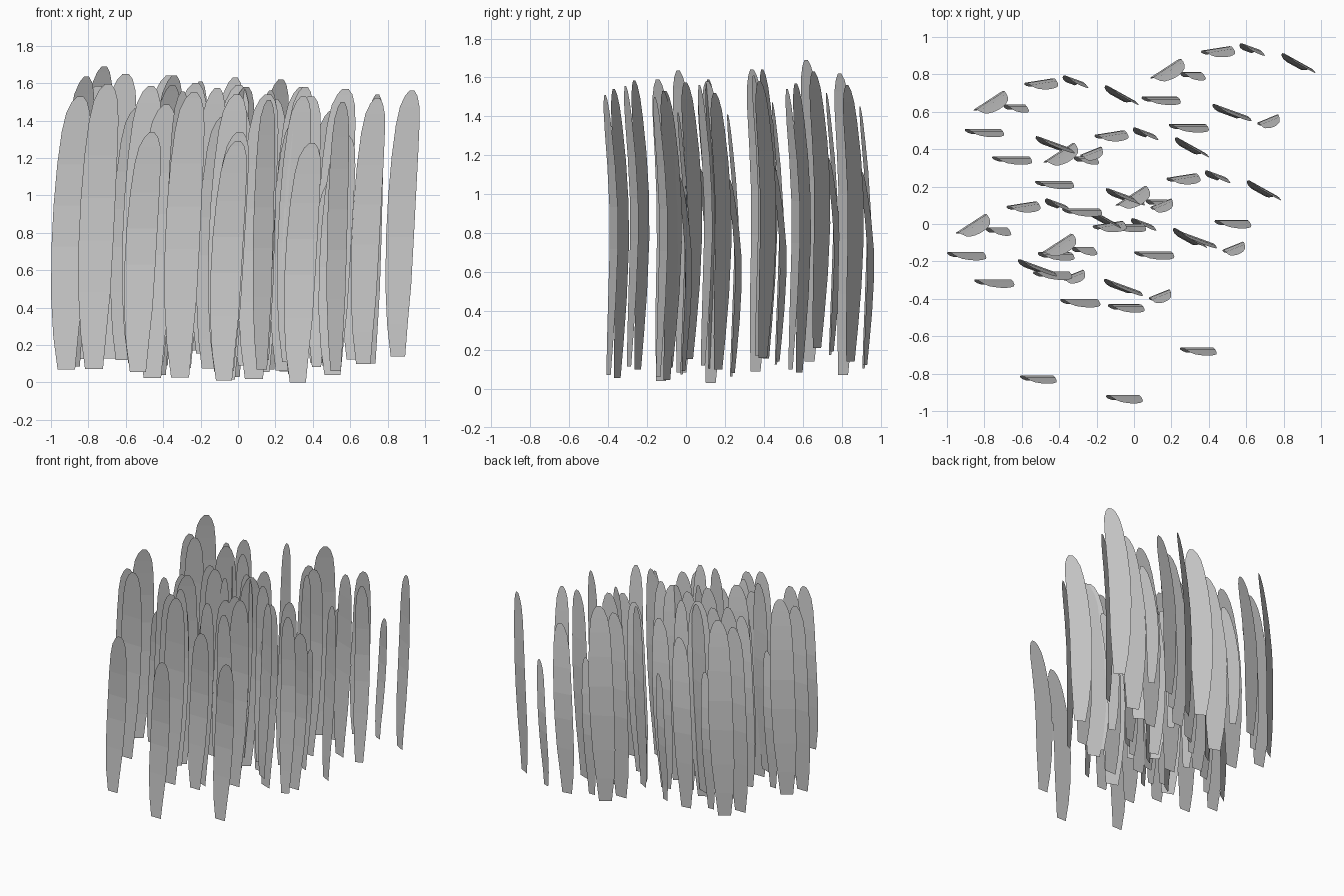
import bpy
from math import cos, sin, radians

# Blade cross-sections: (height fraction, width factor, spine x, spine y)
SECTIONS = [
    (0.00, 0.52, -0.025, -0.008), (0.12, 0.74, -0.028, 0.000),
    (0.27, 0.93, -0.023, 0.010), (0.45, 1.00, -0.014, 0.019),
    (0.60, 1.00, -0.003, 0.018), (0.75, 0.95, 0.012, 0.006),
    (0.87, 0.85, 0.027, -0.009), (0.94, 0.70, 0.038, -0.018),
    (0.98, 0.45, 0.046, -0.023), (1.00, 0.18, 0.050, -0.026),
]

# Blades of one clump: (x, y, top height, width, turn in degrees, sideways lean)
BLADES = [
    (0.27, 0.105, 1.41, 0.15, 9, 1.0),
    (0.45, 0.115, 1.075, 0.10, -20, 1.0),
    (0.70, 0.038, 1.52, 0.17, -29, 1.0),
    (0.00, 0.000, 1.58, 0.18, 33, 1.0),
    (0.135, -0.022, 1.12, 0.10, 0, 0.9),
    (-0.033, -0.153, 1.475, 0.18, 0, 1.0),
    (0.115, -0.300, 1.54, 0.185, 0, 1.0),
    (0.345, -0.225, 1.53, 0.19, -20, 1.0),
    (0.54, -0.270, 1.50, 0.115, 22, 0.5),
    (0.35, -0.813, 1.28, 0.165, 0, 1.0),
]

# Positions of the six clump copies
CLUMPS = [
    (0.18, 0.815, 0.04), (-0.765, 0.643, 0.11), (-0.39, 0.365, 0.06),
    (-0.005, 0.135, 0.0), (-0.86, -0.015, 0.055), (-0.40, -0.12, 0.01),
]


def add_blade(verts, faces, x, y, top, width, turn, lean):
    base = max(0.0, 0.03 + 0.095 * x + 0.078 * y)
    dx, dy = cos(radians(turn)), sin(radians(turn))
    start = len(verts)
    for t, w, sx, sy in SECTIONS:
        half = width * w / 2
        z = base + (top - base) * t
        for side in (-half, half):
            verts.append((x + sx * lean + side * dx, y + sy + side * dy, z))
    for i in range(len(SECTIONS) - 1):
        a = start + 2 * i
        faces.append((a, a + 1, a + 3, a + 2))


# Shared clump mesh of ten flat leaves
verts, faces = [], []
for blade in BLADES:
    add_blade(verts, faces, *blade)
mesh = bpy.data.meshes.new("leaf_clump")
mesh.from_pydata(verts, [], faces)
mesh.update()

# Six placed copies
for i, pos in enumerate(CLUMPS):
    clump = bpy.data.objects.new(f"leaf_clump_{i + 1}", mesh)
    clump.location = pos
    bpy.context.collection.objects.link(clump)
